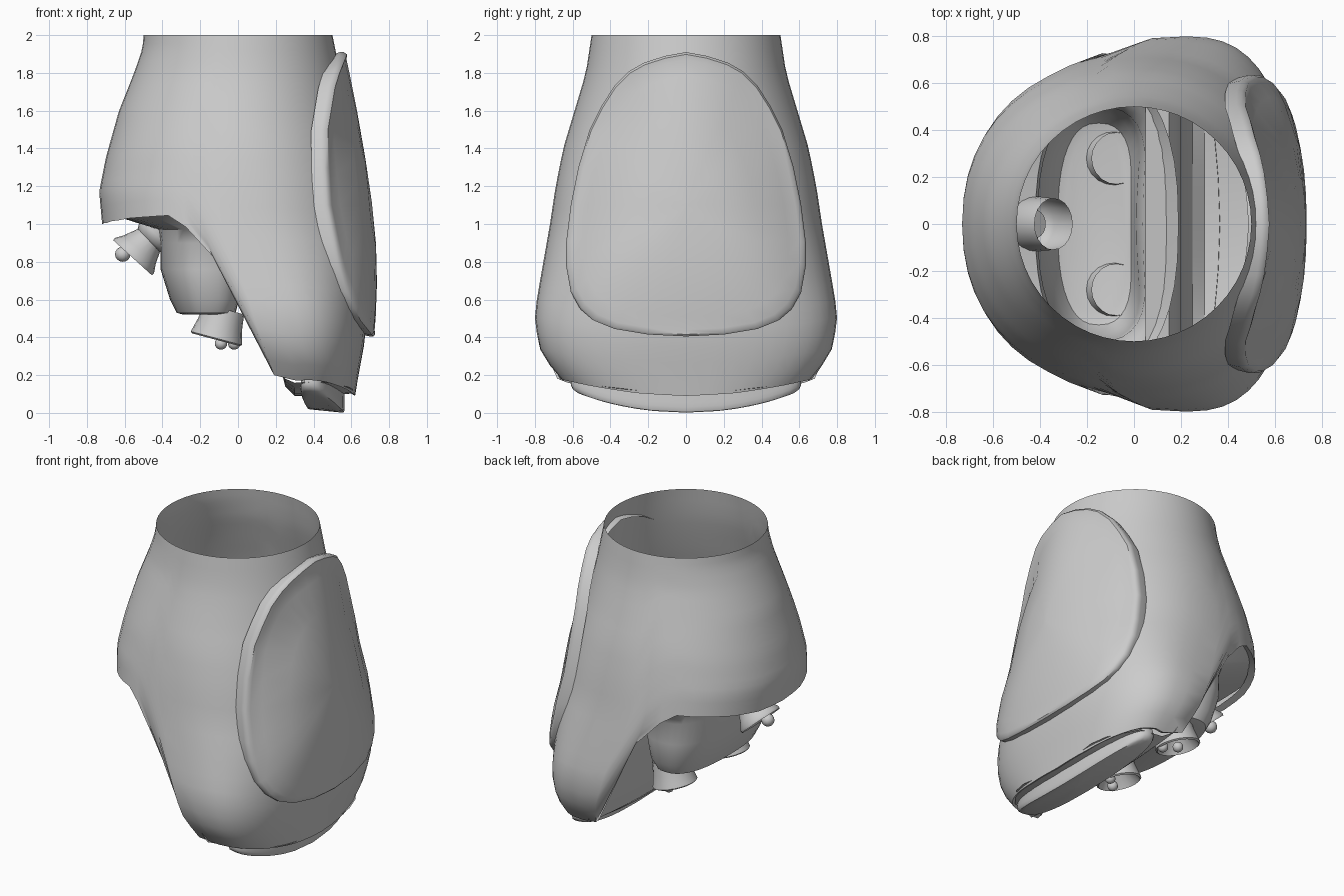
import bpy, bmesh
from math import sin, cos, pi, copysign
from mathutils import Vector

if "Cube" in bpy.data.objects:
    bpy.data.objects.remove(bpy.data.objects["Cube"])


def lerp_table(t, v):
    if v <= t[0][0]:
        return t[0][1]
    for (a, p), (b, q) in zip(t, t[1:]):
        if v <= b:
            return p + (q - p) * (v - a) / (b - a)
    return t[-1][1]


def spow(v, e):
    return copysign(abs(v) ** e, v)


# Section tables by height: back x, front x, centre x, half width, squareness
XMIN = [(.1, -.2), (.5, -.5), (.9, -.71), (1.17, -.735), (1.35, -.7), (1.6, -.63), (1.8, -.55), (1.93, -.505), (2, -.5)]
XMAX = [(.1, .62), (.4, .675), (.8, .69), (1.2, .65), (1.6, .58), (1.9, .52), (2, .5)]
XC = [(.1, .33), (.6, .2), (1, .05), (1.5, 0)]
YW = [(.1, .56), (.2, .69), (.35, .78), (.5, .8), (.6, .79), (1, .72), (1.2, .69), (1.4, .65), (1.6, .59), (1.8, .53), (2, .5)]
NN = [(.5, 2.5), (1.6, 2)]
# Lower rim height by x, and the shin panel's rear limit by height
RIM = [(-.74, 1), (-.6, 1.03), (-.36, 1.05), (-.2, .93), (-.05, .7), (.03, .5), (.12, .32), (.25, .1), (.32, .085), (.7, .095)]
EDGE = [(.4, .66), (.5, .58), (.7, .49), (1.1, .41), (1.45, .39), (1.75, .44), (1.9, .5)]


def lift(x, y):
    return .09 * (y / .65) ** 2 * min(1, max(0, (x - .2) / .12))


def shell_point(th, z):
    xc, n = lerp_table(XC, z), lerp_table(NN, z)
    a = lerp_table(XMAX, z) - xc if cos(th) > 0 else xc - lerp_table(XMIN, z)
    return Vector((xc + a * spow(cos(th), 2 / n), lerp_table(YW, z) * spow(sin(th), 2 / n), z))


def front_x(y, z):
    xc, n = lerp_table(XC, z), lerp_table(NN, z)
    r = min(1, abs(y) / lerp_table(YW, z))
    return xc + (lerp_table(XMAX, z) - xc) * (1 - r ** n) ** (1 / n)


def side_y(x, z):
    xc, n = lerp_table(XC, z), lerp_table(NN, z)
    a = lerp_table(XMAX, z) - xc if x > xc else xc - lerp_table(XMIN, z)
    return lerp_table(YW, z) * (1 - min(1, abs(x - xc) / a) ** n) ** (1 / n)


def loft(name, rings, closed=True, cap_start=False, cap_end=False, angle=40):
    bm = bmesh.new()
    vs = [[bm.verts.new(p) for p in r] for r in rings]
    n = len(rings[0])
    for a, b in zip(vs, vs[1:]):
        for i in range(n if closed else n - 1):
            j = (i + 1) % n
            bm.faces.new((a[i], a[j], b[j], b[i]))
    if cap_start:
        bm.faces.new(vs[0])
    if cap_end:
        bm.faces.new(vs[-1])
    bmesh.ops.recalc_face_normals(bm, faces=bm.faces)
    me = bpy.data.meshes.new(name)
    bm.to_mesh(me)
    bm.free()
    ob = bpy.data.objects.new(name, me)
    bpy.context.collection.objects.link(ob)
    bpy.ops.object.select_all(action='DESELECT')
    bpy.context.view_layer.objects.active = ob
    ob.select_set(True)
    bpy.ops.object.shade_smooth_by_angle(angle=angle * pi / 180)
    return ob


def turned(name, origin, axis, profile, n=20, **kw):
    q = Vector((0, 0, 1)).rotation_difference(Vector(axis).normalized())
    rings = [[Vector(origin) + q @ Vector((r * cos(2 * pi * i / n), r * sin(2 * pi * i / n), h))
              for i in range(n)] for r, h in profile]
    return loft(name, rings, **kw)


def ball(name, pos, r):
    prof = [(r * sin(pi * k / 8) + .001, -r * cos(pi * k / 8)) for k in range(9)]
    turned(name, pos, (0, 0, 1), prof, n=12, cap_start=True, cap_end=True)


# Outer shell, open at the top and along the slanted underside
N, R = 48, 22
cols = []
for i in range(N):
    th = 2 * pi * i / N
    z = 2.0
    while z > .08:
        p = shell_point(th, z)
        if z <= lerp_table(RIM, p.x) + lift(p.x, p.y):
            break
        z -= .005
    col = [shell_point(th, 2 - (2 - z) * k / R) for k in range(R + 1)]
    e = col[-1]
    col.append(Vector((.1 + (e.x - .1) * .95, e.y * .95, e.z + .015)))
    cols.append(col)
loft("outer_shell", [list(r) for r in zip(*cols)], angle=50)

# Toe sole and recessed inner wall
path = [(.61, .105), (.58, .1), (.45, .09), (.3, .09), (.25, .14), (.21, .3), (.2, .6), (.18, .95), (.15, 1.0), (.05, 1.02)]
rows = []
for x, z in path:
    w = side_y(x, z + (.07 if z < .2 else 0)) * .98
    rows.append([(x, w * f / 5, z + (lift(x, w * f / 5) if z < .2 else 0)) for f in range(-5, 6)])
loft("sole_and_inner_wall", rows, closed=False, angle=30)


# Thruster housing: a peanut-shaped tub with a flange meeting the shell
def peanut(xc, rx, ry, z, waist, n=40, fit=False):
    pts = []
    for i in range(n):
        t = 2 * pi * i / n
        c, s = spow(cos(t), .8), spow(sin(t), .8)
        x = xc + rx * c * (1 - waist * max(0, cos(t)) ** 4)
        y = ry * s
        if fit:
            y = copysign(min(abs(y), side_y(x, z) * .96), y)
        pts.append((x, y, z))
    return pts


loft("thruster_housing", [
    peanut(-.15, .14, .39, .52, .15), peanut(-.15, .175, .43, .53, .22), peanut(-.15, .21, .47, .6, .3),
    peanut(-.16, .25, .5, .76, .32), peanut(-.15, .26, .5, .9, .28), peanut(-.14, .28, .54, .97, .12),
    peanut(-.25, .44, .68, 1.055, 0, fit=True)], cap_start=True)

# Twin lower thrusters
BELL = [(.11, -.16), (.12, -.08), (.135, -.02), (.14, 0), (.13, .008), (.115, -.02), (.08, -.07), (.03, -.08)]
for s in (-1, 1):
    d = Vector((-.26, 0, -.97)).normalized()
    turned("lower_thruster", (-.115, .28 * s, .395), d, BELL, cap_end=True)
    for dx, dy in ((-.09, .03), (-.02, -.03)):
        ball("thruster_lug", (dx, (.28 + dy) * s, .367), .032)

# Rear thruster on its pivot
d = Vector((-.67, 0, -.74)).normalized()
turned("rear_thruster", (-.555, 0, .825), d,
       [(.06, -.2), (.08, -.13), (.115, -.05), (.14, -.01), (.138, .005), (.12, -.01), (.07, -.06), (.03, -.07)],
       cap_start=True, cap_end=True)
turned("rear_pivot", (-.43, 0, .94), d, [(.11, -.13), (.12, 0), (.1, .04), (.06, .06)], cap_end=True)
ball("rear_lug", (-.61, 0, .84), .04)

# Rounded plates: shin panel and toe pad, built as shrinking rings
LEVELS = [(.98, -.05), (1, .0), (1, .02), (.985, .038), (.95, .047), (.85, .05), (.6, .05), (.3, .05), (.02, .05)]
half = [(0, 1.91), (.11, 1.89), (.22, 1.855), (.3, 1.81), (.38, 1.73), (.45, 1.62), (.51, 1.5), (.57, 1.3), (.61, 1.1),
        (.635, .9), (.635, .78), (.61, .64), (.56, .55), (.49, .49), (.38, .445), (.2, .415), (0, .405)]
outline = half + [(-y, z) for y, z in half[-2:0:-1]]


def panel_point(y, z, s, off):
    y, z = y * s, 1.1 + (z - 1.1) * s
    return max(front_x(y, z), lerp_table(EDGE, z) + .04) + off, y, z


loft("shin_panel", [[panel_point(y, z, s, off) for y, z in outline] for s, off in LEVELS], cap_end=True)

rings = []
for s, off in LEVELS:
    ring = []
    for i in range(36):
        t = 2 * pi * i / 36
        u, y = .1 * spow(cos(t), .65) * s, .61 * spow(sin(t), .65) * s
        k = (y / .6) ** 2
        ring.append((.465 + u - .08 * k, y, .06 - .1 * u + .105 * k - off))
    rings.append(ring)
loft("toe_pad", rings, cap_end=True)
